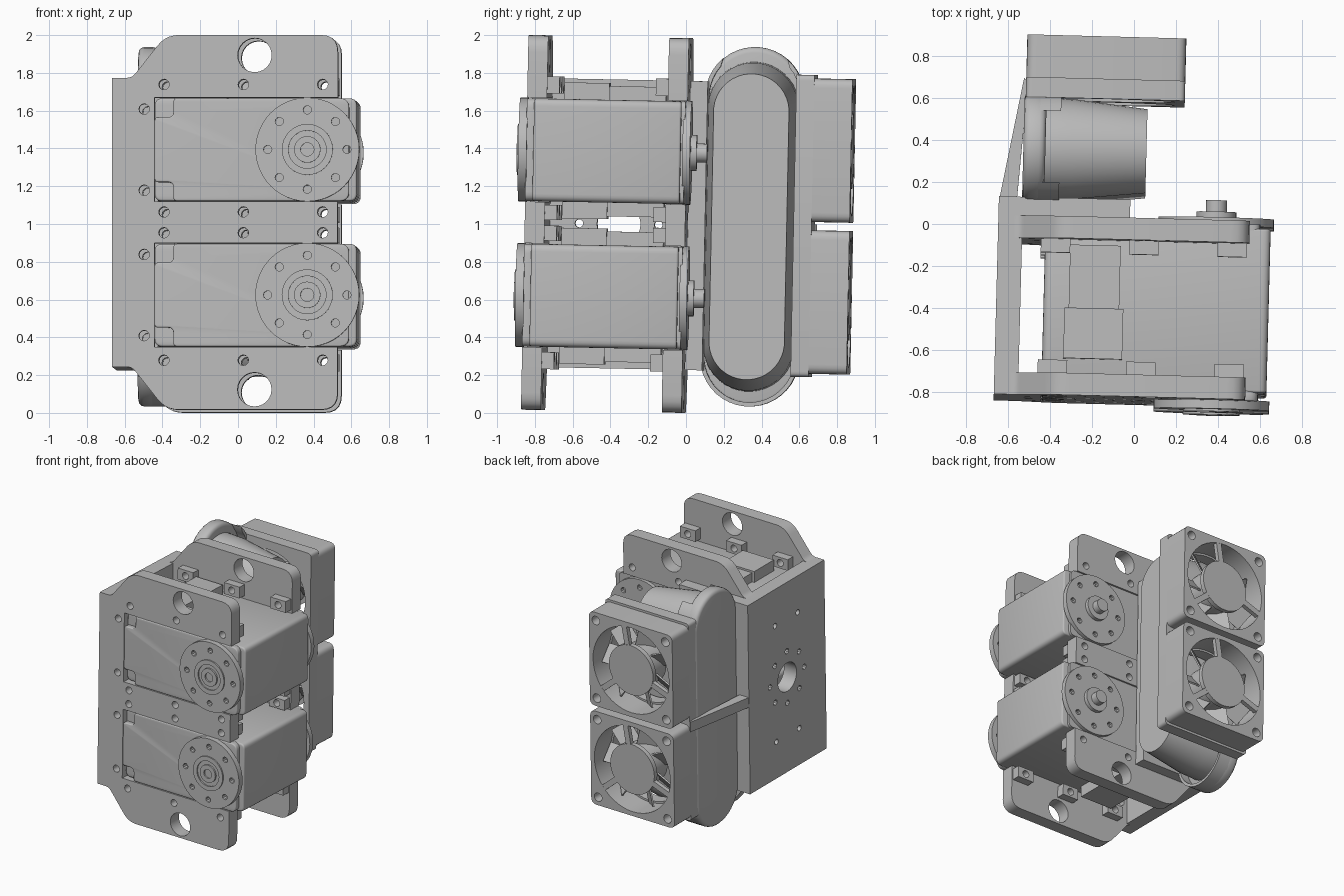
import bpy, bmesh
from math import sin, cos, pi, radians
from mathutils import Matrix, Vector

if "Cube" in bpy.data.objects:
    bpy.data.objects.remove(bpy.data.objects["Cube"])

GREY = (0.5, 0.5, 0.5, 1)
grey = bpy.data.materials.new("plain grey")
grey.use_nodes = True
grey.diffuse_color = GREY
grey.node_tree.nodes["Principled BSDF"].inputs["Base Color"].default_value = GREY

# Parts are built square around the middle, then tilted slightly as a whole
HALF = 0.992
PLACE = (Matrix.Translation((0, 0, HALF)) @ Matrix.Rotation(radians(-1.5), 4, 'Z')
         @ Matrix.Rotation(radians(-1.15), 4, 'X'))
AXES = {'x': Matrix(((0, 0, 1, 0), (1, 0, 0, 0), (0, 1, 0, 0), (0, 0, 0, 1))),
        'y': Matrix(((1, 0, 0, 0), (0, 0, -1, 0), (0, 1, 0, 0), (0, 0, 0, 1))),
        'z': Matrix.Identity(4)}


def finish(name, bm):
    bmesh.ops.remove_doubles(bm, verts=bm.verts, dist=0.0002)
    bmesh.ops.recalc_face_normals(bm, faces=bm.faces)
    me = bpy.data.meshes.new(name)
    bm.to_mesh(me)
    bm.free()
    me.transform(PLACE)
    me.materials.clear()
    me.materials.append(grey)
    me.shade_smooth()
    me.set_sharp_from_angle(angle=radians(32))
    ob = bpy.data.objects.new(name, me)
    bpy.context.collection.objects.link(ob)
    return ob


def plate(name, axis, a, b, outlines, bevel=0):
    """Extrude flat outlines (the first is the edge, the rest are holes) from a to b."""
    cu = bpy.data.curves.new(name, 'CURVE')
    cu.dimensions, cu.fill_mode = '2D', 'BOTH'
    cu.extrude = (b - a) / 2 - bevel
    cu.bevel_depth, cu.offset, cu.bevel_resolution = bevel, -bevel, 2
    for pts in outlines:
        sp = cu.splines.new('POLY')
        sp.points.add(len(pts) - 1)
        for p, q in zip(sp.points, pts):
            p.co = (q[0], q[1], 0, 1)
        sp.use_cyclic_u = True
    tmp = bpy.data.objects.new("helper", cu)
    bpy.context.collection.objects.link(tmp)
    dg = bpy.context.evaluated_depsgraph_get()
    me = bpy.data.meshes.new_from_object(tmp.evaluated_get(dg))
    bm = bmesh.new()
    bm.from_mesh(me)
    bpy.data.objects.remove(tmp)
    bpy.data.meshes.remove(me)
    bm.transform(AXES[axis])
    mid = (a + b) / 2
    bmesh.ops.translate(bm, verts=bm.verts,
                        vec=Vector([mid if c == axis else 0 for c in 'xyz']))
    return finish(name, bm)


def circle(u, v, r, n=24):
    return [(u + r * cos(2 * pi * i / n), v + r * sin(2 * pi * i / n)) for i in range(n)]


def ring(u, v, spread, r, n=8):
    return [circle(*c, r, 10) for c in circle(u, v, spread, n)]


def fillet(pts, steps=5):
    """Round each (u, v, radius) corner."""
    out = []
    for i, (u, v, r) in enumerate(pts):
        p = Vector((u, v))
        if not r:
            out.append(p)
            continue
        ends = [p + (Vector(q[:2]) - p).normalized() * r
                for q in (pts[i - 1], pts[(i + 1) % len(pts)])]
        for k in range(steps + 1):
            t = k / steps
            out.append(ends[0] * (1 - t) ** 2 + p * 2 * t * (1 - t) + ends[1] * t ** 2)
    return out


def rect(u0, u1, v0, v1, r=0.0):
    return fillet([(u0, v0, r), (u1, v0, r), (u1, v1, r), (u0, v1, r)])


def stadium(u, core, r, n=20):
    """Upright oval, starting at its top centre."""
    arc = [pi / 2 + 2 * pi * (i + 0.5) / (2 * n) for i in range(2 * n)]
    return [(u + r * cos(t), r * sin(t) + (core if sin(t) > 0 else -core)) for t in arc]


def box(name, x0, x1, y0, y1, z0, z1):
    return plate(name, 'y', y0, y1, [rect(x0, x1, min(z0, z1), max(z0, z1))])


# Front and back bracket plates, open on the side for the two servos
half = [(-.645, .765, 0), (-.54, .765, .03), (-.36, .992, .07), (.55, .992, .09),
        (.55, .66, 0), (-.42, .66, 0), (-.42, .11, 0), (.55, .11, 0)]
comb = fillet(half + [(u, -v, r) for u, v, r in reversed(half)])
holes = []
for s in (1, -1):
    holes.append(circle(.11, s * .885, .09))
    holes += [circle(u, s * v, .028, 12) for v in (.73, .055) for u in (-.37, .05, .47)]
    holes += [circle(-.475, s * v, .028, 12) for v in (.6, .17)]
    holes += [circle(-.59, s * v, .03, 12) for v in (.585, .385)]
for name, a in (("front_plate", -.84), ("back_plate", -.095)):
    plate(name, 'y', a, a + .105, [comb] + holes)

# Side plate with centre hole and bolt pattern
side_holes = [circle(-.37, 0, .115, 32)] + ring(-.37, 0, .21, .022)
side_holes += [circle(-.37 + i * .14, j * .47, .022, 12) for i in (-1, 1) for j in (-1, 1)]
plate("right_side_plate", 'x', -.645, -.53, [rect(-.84, .1, -.765, .765)] + side_holes)

# Nut tabs behind the bolt holes
for y0, y1 in ((-.735, -.67), (-.16, -.095)):
    for x in (-.37, .05, .47):
        for s in (1, -1):
            for v, h in ((.73, .045), (.055, .04)):
                plate("nut_tab", 'y', y0, y1,
                      [rect(x - .07, x + .07, s * v - h, s * v + h), circle(x, s * v, .028, 12)])

# Two servos
for label, z in (("upper", .385), ("lower", -.385)):
    lo, hi = z - .272, z + .272
    plate(label + "_servo_body", 'y', -.8, -.02, [rect(-.42, .65, lo, hi, .04)], .012)
    notched = [(-.42, lo + .1, .02), (-.32, lo + .1, .03), (-.32, lo, .02), (.61, lo, .05),
               (.61, hi, .05), (-.32, hi, .02), (-.32, hi - .1, .03), (-.42, hi - .1, .02)]
    plate(label + "_servo_front_cap", 'y', -.84, -.79, [fillet(notched)], .008)
    plate(label + "_servo_back_cap", 'y', -.03, .0, [rect(-.42, .6, lo, hi, .04)])
    for s in (1, -1):
        box(label + "_cable_block", -.32, -.04, -.66, -.42, z + s * .26, z + s * .36)
        box(label + "_cable_cover", -.3, -.06, -.43, -.12, z + s * .26, z + s * .345)
    # Front and back horns
    disc = [circle(.39, z, .275, 48)] + ring(.39, z, .21, .022)
    plate(label + "_front_horn", 'y', -.88, -.835, disc)
    plate(label + "_front_hub_rim", 'y', -.89, -.87, [circle(.39, z, .135, 32), circle(.39, z, .1, 32)])
    plate(label + "_front_hub", 'y', -.893, -.87, [circle(.39, z, .07), circle(.39, z, .035)])
    plate(label + "_back_horn", 'y', -.01, .03, disc)
    plate(label + "_back_hub", 'y', .02, .06, [circle(.39, z, .095, 32)])
    plate(label + "_back_shaft", 'y', .05, .115, [circle(.39, z, .05)])

# Bracket block and rib that carry the duct
box("duct_mount", -.645, -.02, .01, .1, -.765, .765)
plate("duct_rib", 'z', -.06, .02, [[(-.645, .09), (-.56, .09), (-.535, .45), (-.52, .66), (-.54, .68)]])

# Oval duct: base, rim with a gap at the top, and tapered core
CY, CORE = .34, .69
plate("duct_base", 'x', -.535, -.43, [stadium(CY, CORE, .262)], .03)
def kept(r):
    return [p for p in stadium(CY, CORE, r) if not (p[1] > CORE and abs(p[0] - CY) < .17)]
plate("duct_rim", 'x', -.465, -.36, [kept(.262) + kept(.24)[::-1]])
bm = bmesh.new()
loops = [[bm.verts.new((x, u, v)) for u, v in stadium(CY - .005, core, r)]
         for x, core, r in ((-.45, .63, .243), (-.3, .63, .238), (.05, .61, .2))]
for a, b in zip(loops, loops[1:]):
    for i in range(len(a)):
        bm.faces.new((a[i - 1], a[i], b[i], b[i - 1]))
bm.faces.new(loops[0])
bm.faces.new(loops[-1])
finish("duct_core", bm)

# Fan mounting plate
FX, FANS = -.152, (("upper", .412), ("lower", -.392))
plate("fan_mount_plate", 'y', .575, .67,
      [rect(-.53, .226, -.79, .81, .03)] + [circle(FX, z, .33, 48) for _, z in FANS])

# Two fans with spokes, rotor and blades
for label, z in FANS:
    outline = [rect(-.53, .226, z - .38, z + .38, .05), circle(FX, z, .345, 48)]
    outline += [circle(FX + i * .315, z + j * .315, .035, 14) for i in (-1, 1) for j in (-1, 1)]
    plate(label + "_fan_frame", 'y', .66, .872, outline)
    plate(label + "_fan_hub", 'y', .835, .872, [circle(FX, z, .2, 40)])
    plate(label + "_fan_rotor", 'y', .67, .82, [circle(FX, z, .17, 32)])
    plate(label + "_fan_axle", 'y', .8, .85, [circle(FX, z, .06)])
    bm = bmesh.new()
    centre = Matrix.Translation((FX, .76, z))
    for k in range(3):
        bmesh.ops.create_cube(bm, matrix=centre @ Matrix.Rotation(radians(120 * k + 40), 4, 'Y')
                              @ Matrix.Translation((.27, .094, 0)) @ Matrix.Diagonal((.17, .034, .045, 1)))
    finish(label + "_fan_spokes", bm)
    bm = bmesh.new()
    for k in range(7):
        bmesh.ops.create_cube(bm, matrix=centre @ Matrix.Rotation(2 * pi * k / 7, 4, 'Y')
                              @ Matrix.Translation((.24, -.02, 0)) @ Matrix.Rotation(radians(40), 4, 'X')
                              @ Matrix.Diagonal((.17, .012, .15, 1)))
    finish(label + "_fan_blades", bm)
